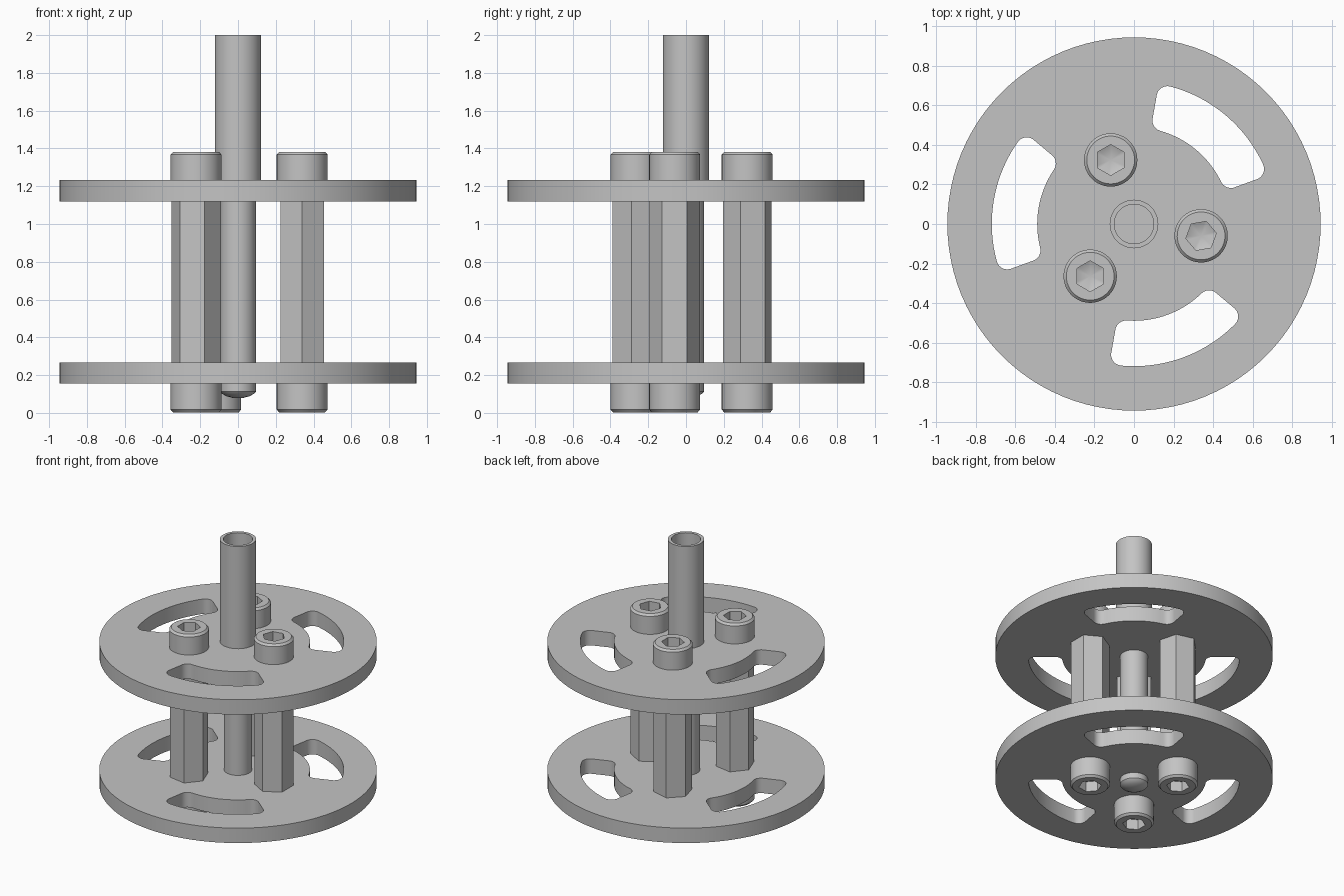
import bpy
import bmesh
from math import cos, sin, pi, radians
from mathutils import Vector

cube = bpy.data.objects.get("Cube")
if cube:
    bpy.data.objects.remove(cube)

grey = bpy.data.materials.new("plain_grey")
grey.use_nodes = True
grey.diffuse_color = (0.55, 0.55, 0.55, 1)
grey.node_tree.nodes["Principled BSDF"].inputs["Base Color"].default_value = grey.diffuse_color


def shade(ob):
    bpy.ops.object.select_all(action='DESELECT')
    ob.select_set(True)
    bpy.context.view_layer.objects.active = ob
    bpy.ops.object.shade_smooth_by_angle(angle=radians(25))


def loft(name, sections, sides, centre=(0, 0), turn=0.0):
    """Skin stacked rings of (radius, z, is_hex); a zero radius makes a tip."""
    bm = bmesh.new()
    rings = []
    for radius, z, is_hex in sections:
        count = 1 if radius == 0 else sides
        ring = []
        for i in range(count):
            a = 2 * pi * i / sides
            r = radius
            if is_hex:
                r *= cos(pi / 6) / cos(a % (pi / 3) - pi / 6)
            ring.append(bm.verts.new((r * cos(a + turn), r * sin(a + turn), z)))
        rings.append(ring)
    for low, high in zip(rings, rings[1:]):
        for i in range(sides):
            j = (i + 1) % sides
            if len(high) == 1:
                bm.faces.new((low[i], low[j], high[0]))
            elif len(low) == 1:
                bm.faces.new((low[0], high[j], high[i]))
            else:
                bm.faces.new((low[i], low[j], high[j], high[i]))
    for ring in (rings[0], rings[-1]):
        if len(ring) > 1:
            bm.faces.new(ring)
    bmesh.ops.recalc_face_normals(bm, faces=bm.faces)
    mesh = bpy.data.meshes.new(name)
    bm.to_mesh(mesh)
    bm.free()
    mesh.materials.append(grey)
    ob = bpy.data.objects.new(name, mesh)
    ob.location = (centre[0], centre[1], 0)
    bpy.context.collection.objects.link(ob)
    shade(ob)
    return ob


def polar(r, a):
    return Vector((r * cos(a), r * sin(a)))


def slot_outline(mid, half=radians(30), inner=0.49, outer=0.72, c=0.055):
    """Curved slot with rounded corners."""
    points = []
    for r, side, start in ((outer - c, 1, 0), (inner + c, 1, pi / 2),
                           (inner + c, -1, pi), (outer - c, -1, 3 * pi / 2)):
        a = mid + side * (half - c / r)
        if (r < 0.6) == (side < 0):  # arcs run between corners
            end = mid - side * (half - c / r)
            rim = inner if r < 0.6 else outer
            points += [polar(rim, end + (a - end) * k / 20) for k in range(1, 20)]
        points += [polar(r, a) + polar(c, a + start + k * pi / 12) for k in range(7)]
    return points


def plate(name, bottom, top):
    curve = bpy.data.curves.new(name, 'CURVE')
    curve.dimensions = '2D'
    curve.fill_mode = 'BOTH'
    curve.extrude = (top - bottom) / 2
    outlines = [[polar(0.945, 2 * pi * k / 96) for k in range(96)]]
    outlines += [slot_outline(radians(50 + 120 * k)) for k in range(3)]
    for points in outlines:
        spline = curve.splines.new('POLY')
        spline.points.add(len(points) - 1)
        for target, p in zip(spline.points, points):
            target.co = (p.x, p.y, 0, 1)
        spline.use_cyclic_u = True
    curve.materials.append(grey)
    ob = bpy.data.objects.new(name, curve)
    ob.location.z = (top + bottom) / 2
    bpy.context.collection.objects.link(ob)
    bpy.ops.object.select_all(action='DESELECT')
    ob.select_set(True)
    bpy.context.view_layer.objects.active = ob
    bpy.ops.object.convert(target='MESH')
    shade(bpy.context.object)


# Slotted discs
plate("lower_plate", 0.155, 0.267)
plate("upper_plate", 1.12, 1.232)

# Spacers and socket screws around the shaft
for k, (name, turn) in enumerate((("left", 30), ("back", -15), ("right", -10))):
    spot = polar(0.345, radians(-10 + 120 * k))
    loft(name + "_spacer", [(0.133, 0.267, False), (0.133, 1.12, False)],
         6, spot, radians(turn))
    for level, base, way in (("upper", 1.232, 1), ("lower", 0.155, -1)):
        head = [(0.135, 0, False), (0.135, 0.135, False), (0.121, 0.15, False),
                (0.078, 0.15, True), (0.078, 0.075, True), (0, 0.045, True)]
        loft(f"{name}_{level}_screw_head",
             [(r, base + way * z * (1 if way > 0 else 1.02), h) for r, z, h in head],
             48, spot, radians(10 if k == 0 else 30))

# Central shaft with a domed end
loft("shaft", [(0, 0.078, False), (0.03, 0.08, False), (0.06, 0.088, False),
               (0.083, 0.1, False), (0.095, 0.113, False), (0.095, 1.25, False)], 48)

# Hollow tube on top
loft("top_tube", [(0.123, 1.225, False), (0.123, 2, False),
                  (0.1, 2, False), (0.1, 1.26, False)], 48)
